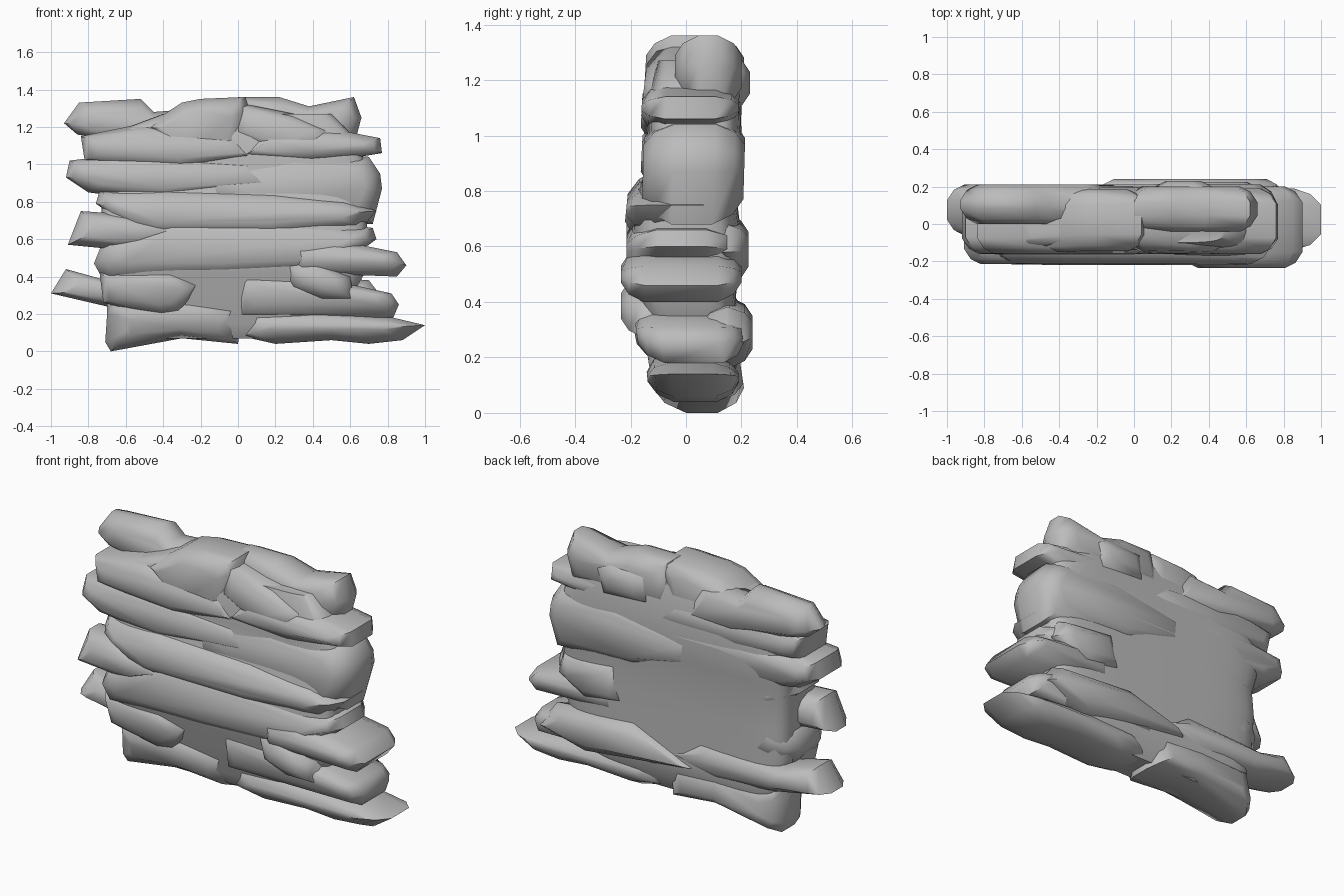
import bpy
import bmesh
import math
from mathutils import Vector

if "Cube" in bpy.data.objects:
    bpy.data.objects.remove(bpy.data.objects["Cube"], do_unlink=True)

# Single stone colour
grey = bpy.data.materials.new("stone grey")
grey.use_nodes = True
colour = (0.5, 0.5, 0.5, 1.0)
grey.diffuse_color = colour
grey.node_tree.nodes["Principled BSDF"].inputs["Base Color"].default_value = colour


def skin(name, rings):
    """Bridge equal rings of points into one closed, smooth stone."""
    bm = bmesh.new()
    loops = [[bm.verts.new(point) for point in ring] for ring in rings]
    for a, b in zip(loops, loops[1:]):
        for i in range(len(a)):
            bm.faces.new((a[i - 1], a[i], b[i], b[i - 1]))
    bm.faces.new(loops[0])
    bm.faces.new(loops[-1])
    bmesh.ops.recalc_face_normals(bm, faces=bm.faces)
    mesh = bpy.data.meshes.new(name)
    bm.to_mesh(mesh)
    bm.free()
    mesh.materials.append(grey)
    obj = bpy.data.objects.new(name, mesh)
    bpy.context.collection.objects.link(obj)
    bpy.ops.object.select_all(action="DESELECT")
    obj.select_set(True)
    bpy.context.view_layer.objects.active = obj
    bpy.ops.object.shade_smooth_by_angle(angle=math.radians(55))


def stone(name, outline, front, back, lean=0.0, rim=0.07, taper=1.3):
    """Rounded slab: an x-z outline between front and back, tilted by lean."""
    xs = [p[0] for p in outline]
    zs = [p[1] for p in outline]
    width, height = max(xs) - min(xs), max(zs) - min(zs)
    middle = Vector(((max(xs) + min(xs)) / 2, (max(zs) + min(zs)) / 2))
    rim = min(rim, height * 0.4, (back - front) * 0.4)
    # Rounded rim at the front, straight wall, rounded rim at the back
    profile = [(front, rim), (front + rim * 0.4, rim * 0.4), (front + rim * 1.2, 0),
               (back - rim * 1.2, 0), (back - rim * 0.4, rim * 0.4), (back, rim)]
    rings = []
    for y, inset in profile:
        ring = []
        for x, z in outline:
            px = middle.x + (x - middle.x) * (1 - inset * taper * 2 / width)
            pz = middle.y + (z - middle.y) * (1 - inset * 2 / height)
            ring.append((px, y + lean * (pz - middle.y), pz))
        rings.append(ring)
    skin(name, rings)


def core(name, levels, sides=32, power=0.35):
    """Stacked rounded-rectangle plans: height, left, right, front, back."""
    rings = []
    for z, left, right, front, back in levels:
        ring = []
        for i in range(sides):
            angle = math.tau * (i + 0.5) / sides
            c, s = math.cos(angle), math.sin(angle)
            x = math.copysign(abs(c) ** power, c) * (right - left) / 2
            y = math.copysign(abs(s) ** power, s) * (back - front) / 2
            ring.append((x + (left + right) / 2, y + (front + back) / 2, z))
        rings.append(ring)
    skin(name, rings)


# Central mass, undulating with the strata
core("core_mass", [(.07, -.6, .5, -.06, .13), (.15, -.66, .5, -.11, .18),
                   (.28, -.68, .6, -.12, .2), (.42, -.73, .68, -.19, .18),
                   (.6, -.73, .69, -.2, .205), (.76, -.73, .69, -.19, .185),
                   (.86, -.74, .7, -.15, .21), (1.02, -.74, .68, -.14, .2),
                   (1.15, -.72, .62, -.14, .195), (1.27, -.4, .5, -.1, .16)])

# Top course
stone("top_left_stone", [(-.93, 1.22), (-.86, 1.16), (-.4, 1.06), (-.1, 1.08), (-.2, 1.3),
                         (-.45, 1.28), (-.52, 1.35), (-.85, 1.33)], .0, .21)
stone("top_middle_stone", [(-.5, 1.2), (-.3, 1.0), (.0, 1.0), (.06, 1.3), (.04, 1.36),
                           (-.2, 1.35), (-.3, 1.33)], -.15, .18, .06)
stone("top_right_stone", [(-.05, 1.1), (.62, 1.1), (.66, 1.25), (.62, 1.36), (.38, 1.31),
                          (.22, 1.36), (.0, 1.36)], -.04, .2)
stone("top_front_stone", [(-.05, 1.17), (.2, 1.04), (.5, 1.08), (.5, 1.18), (.3, 1.27),
                          (.0, 1.33)], -.15, .1, .12)
stone("top_back_stone", [(.08, 1.1), (.4, 1.08), (.45, 1.25), (.35, 1.3), (.1, 1.28)], .05, .23)

# Upper courses
stone("upper_left_stone", [(-.82, 1.02), (-.3, .96), (.1, 1.03), (.0, 1.16), (-.5, 1.22),
                           (-.84, 1.15)], -.16, .2, .05)
stone("upper_right_stone", [(.0, 1.03), (.4, 1.0), (.77, 1.06), (.76, 1.14), (.5, 1.19),
                            (.1, 1.2)], -.16, .19, .05)
stone("shoulder_left_stone", [(-.8, .85), (-.4, .8), (.2, .88), (.1, 1.02), (-.5, 1.07),
                              (-.9, 1.02), (-.92, .93)], -.16, .2, .05)
stone("shoulder_right_stone", [(.72, .68), (.77, .87), (.76, .95), (.7, 1.04), (.3, 1.08),
                               (-.2, .98), (-.2, .82), (.2, .7)], -.155, .21, .03, .09, 1)

# Middle courses
stone("middle_front_stone", [(-.76, .79), (-.5, .6), (.2, .6), (.66, .66), (.74, .75),
                             (.6, .81), (.2, .86), (-.4, .88), (-.74, .86)], -.215, .17, .1, .09)
stone("middle_left_stone", [(-.91, .57), (-.5, .53), (-.3, .65), (-.55, .73), (-.84, .75)],
      -.215, .04)
stone("belly_front_stone", [(-.77, .47), (-.72, .38), (-.1, .39), (.5, .42), (.74, .6),
                            (.72, .66), (.3, .72), (-.4, .74), (-.73, .57)], -.215, .18, .02, .09)
stone("middle_right_stone", [(.3, .42), (.85, .4), (.9, .46), (.85, .53), (.5, .6), (.28, .56)],
      -.235, .2)
stone("back_middle_stone", [(.25, .5), (.5, .46), (.69, .58), (.66, .68), (.3, .72)], .06, .225)

# Lower courses
stone("lower_left_stone", [(-1.0, .31), (-.7, .24), (-.3, .2), (.0, .3), (-.2, .42),
                           (-.74, .39), (-.92, .44)], -.06, .21)
stone("lower_front_stone", [(-.72, .26), (-.4, .18), (-.3, .2), (-.2, .36), (-.35, .44),
                            (-.74, .42)], -.19, .1, -.2)
stone("lower_right_stone", [(.0, .18), (.83, .18), (.86, .25), (.82, .31), (.5, .38),
                            (.0, .42)], -.18, .2, -.15)
stone("ledge_right_stone", [(.28, .34), (.45, .27), (.62, .27), (.6, .4), (.4, .5), (.25, .47)],
      -.235, .1)
stone("back_lower_stone", [(-.2, .25), (.5, .16), (.8, .25), (.7, .38), (.2, .42)], .06, .24)

# Bottom course
stone("base_left_stone", [(-.7, .2), (-.71, .05), (-.68, .0), (-.3, .07), (.0, .04),
                          (.03, .25), (-.3, .3), (-.7, .26)], -.13, .2, -.15, .09)
stone("base_right_stone", [(.02, .08), (.2, .04), (.5, .06), (.7, .04), (.88, .06), (1.0, .14),
                           (.83, .18), (.42, .22), (.05, .2)], -.14, .19, -.1, .08, 2)
